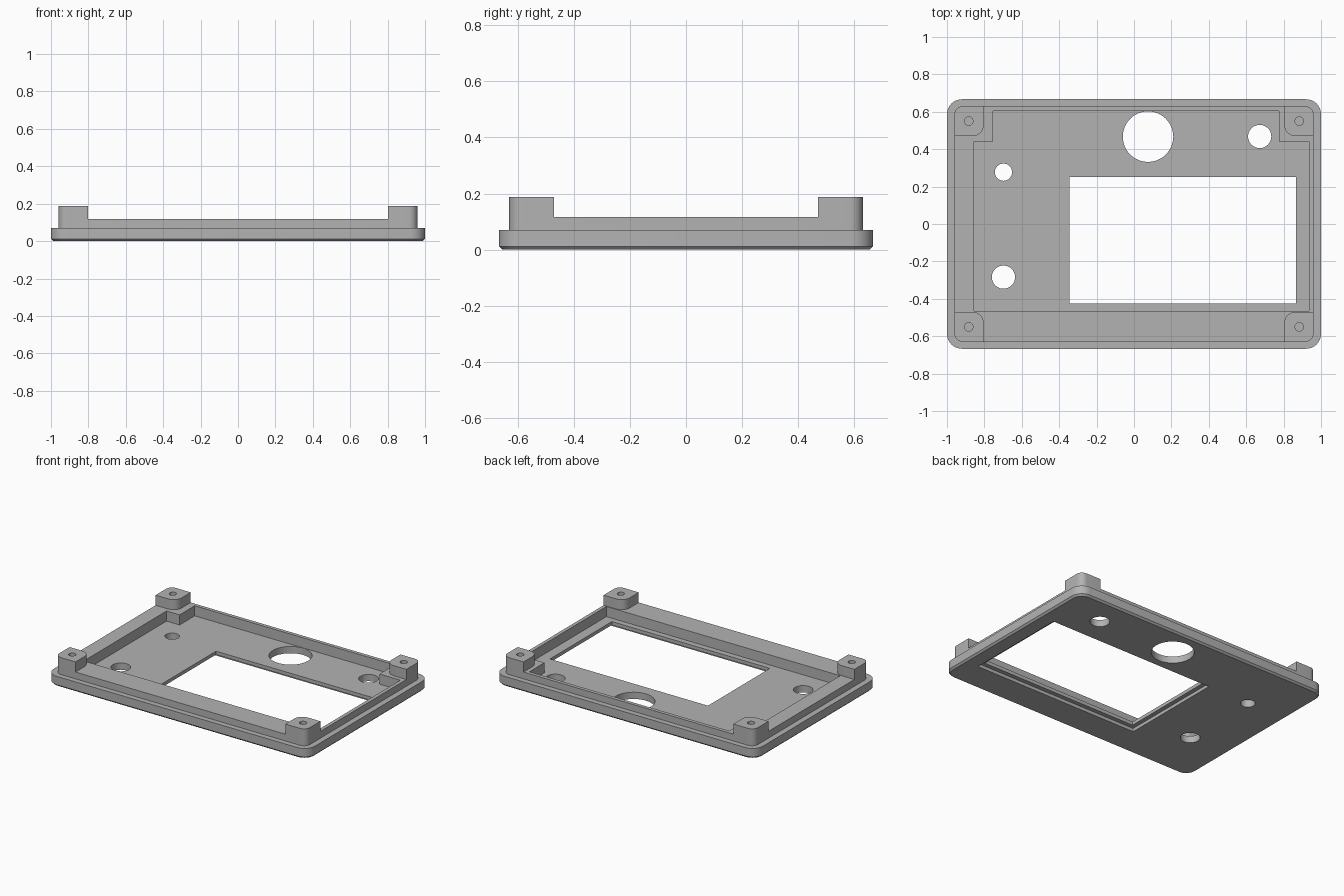
import bpy, bmesh, math
from mathutils import Vector

cube = bpy.data.objects.get("Cube")
if cube:
    bpy.data.objects.remove(cube, do_unlink=True)

grey = bpy.data.materials.new("plain_grey")
grey.use_nodes = True
colour = (0.45, 0.45, 0.45, 1)
grey.diffuse_color = colour
grey.node_tree.nodes["Principled BSDF"].inputs["Base Color"].default_value = colour


def fillet(points, radius, steps=8):
    """Round every right-angled corner of an outline."""
    out = []
    for i, p in enumerate(points):
        p = Vector(p)
        a = (Vector(points[i - 1]) - p).normalized() * radius
        b = (Vector(points[(i + 1) % len(points)]) - p).normalized() * radius
        for k in range(steps + 1):
            t = math.pi / 2 * k / steps
            out.append(p + a + b - a * math.sin(t) - b * math.cos(t))
    return out


def rect(x0, x1, y0, y1):
    return [(x0, y0), (x1, y0), (x1, y1), (x0, y1)]


def circle(x, y, r, n=48):
    return [(x + r * math.cos(2 * math.pi * i / n), y + r * math.sin(2 * math.pi * i / n))
            for i in range(n)]


def prism(name, outline, z0, z1, chamfer=0):
    """Extrude a counter-clockwise outline, with an optional bottom chamfer."""
    bm = bmesh.new()
    base = bm.faces.new([bm.verts.new((p[0], p[1], z0)) for p in outline])
    top = bmesh.ops.extrude_face_region(bm, geom=[base])
    bmesh.ops.translate(bm, vec=(0, 0, z1 - z0),
                        verts=[v for v in top["geom"] if isinstance(v, bmesh.types.BMVert)])
    bmesh.ops.recalc_face_normals(bm, faces=bm.faces)
    if chamfer:
        low = [e for e in bm.edges if all(abs(v.co.z - z0) < 1e-6 for v in e.verts)]
        bmesh.ops.bevel(bm, geom=low, offset=chamfer, segments=1, affect='EDGES')
    mesh = bpy.data.meshes.new(name)
    bm.to_mesh(mesh)
    bm.free()
    mesh.materials.append(grey)
    obj = bpy.data.objects.new(name, mesh)
    bpy.context.collection.objects.link(obj)
    return obj


def combine(target, tool, operation):
    """Apply a boolean and discard the tool."""
    mod = target.modifiers.new("shape", 'BOOLEAN')
    mod.operation, mod.solver, mod.object = operation, 'EXACT', tool
    bpy.context.view_layer.objects.active = target
    bpy.ops.object.modifier_apply(modifier=mod.name)
    bpy.data.objects.remove(tool, do_unlink=True)


FLOOR, PLATE, RIM, POST = 0.047, 0.07, 0.117, 0.187

# Outer plate with rounded corners
lid = prism("enclosure_lid", fillet(rect(-1, 1, -0.667, 0.667), 0.08), 0, PLATE, 0.012)

# Raised lip, cut down between the corners to leave four posts
lip = prism("lip", fillet(rect(-0.96, 0.96, -0.63, 0.63), 0.045), 0.055, POST)
px, py, far = 0.803, 0.47, 1.2
cross = []
for p, q in ((1, 1), (-1, 1), (-1, -1), (1, -1)):
    corner = [(p * far, q * py), (p * px, q * py), (p * px, q * far)]
    cross += corner if p * q > 0 else corner[::-1]
combine(lip, prism("cross_cutter", fillet(cross, 0.06), RIM, 0.3), 'DIFFERENCE')
combine(lid, lip, 'UNION')

# Inner pocket with two notched back corners
pocket = [(-0.855, -0.465), (0.935, -0.465), (0.935, 0.44), (0.775, 0.44),
          (0.775, 0.605), (-0.755, 0.605), (-0.755, 0.44), (-0.855, 0.44)]
combine(lid, prism("pocket_cutter", pocket, FLOOR, 0.15), 'DIFFERENCE')

# Display window with a wider recess on the underside
x0, x1, y0, y1, e = -0.345, 0.865, -0.425, 0.252, 0.03
combine(lid, prism("window_cutter", rect(x0, x1, y0, y1), -0.1, 0.1), 'DIFFERENCE')
combine(lid, prism("recess_cutter", rect(x0 - e, x1 + e, y0 - e, y1 + e), -0.1, 0.023), 'DIFFERENCE')

# Round openings through the floor
for x, y, r in ((0.075, 0.467, 0.135), (0.672, 0.468, 0.062),
                (-0.698, 0.277, 0.046), (-0.698, -0.284, 0.062)):
    combine(lid, prism("hole_cutter", circle(x, y, r), -0.1, 0.1), 'DIFFERENCE')

# Blind screw holes in the posts
for sx in (-1, 1):
    for sy in (-1, 1):
        hole = circle(sx * 0.884, sy * 0.55, 0.023, 24)
        combine(lid, prism("screw_cutter", hole, FLOOR, 0.3), 'DIFFERENCE')

# Smooth the curved walls, keep edges crisp
bpy.ops.object.select_all(action='DESELECT')
lid.select_set(True)
bpy.context.view_layer.objects.active = lid
bpy.ops.object.shade_smooth_by_angle(angle=math.radians(30))
